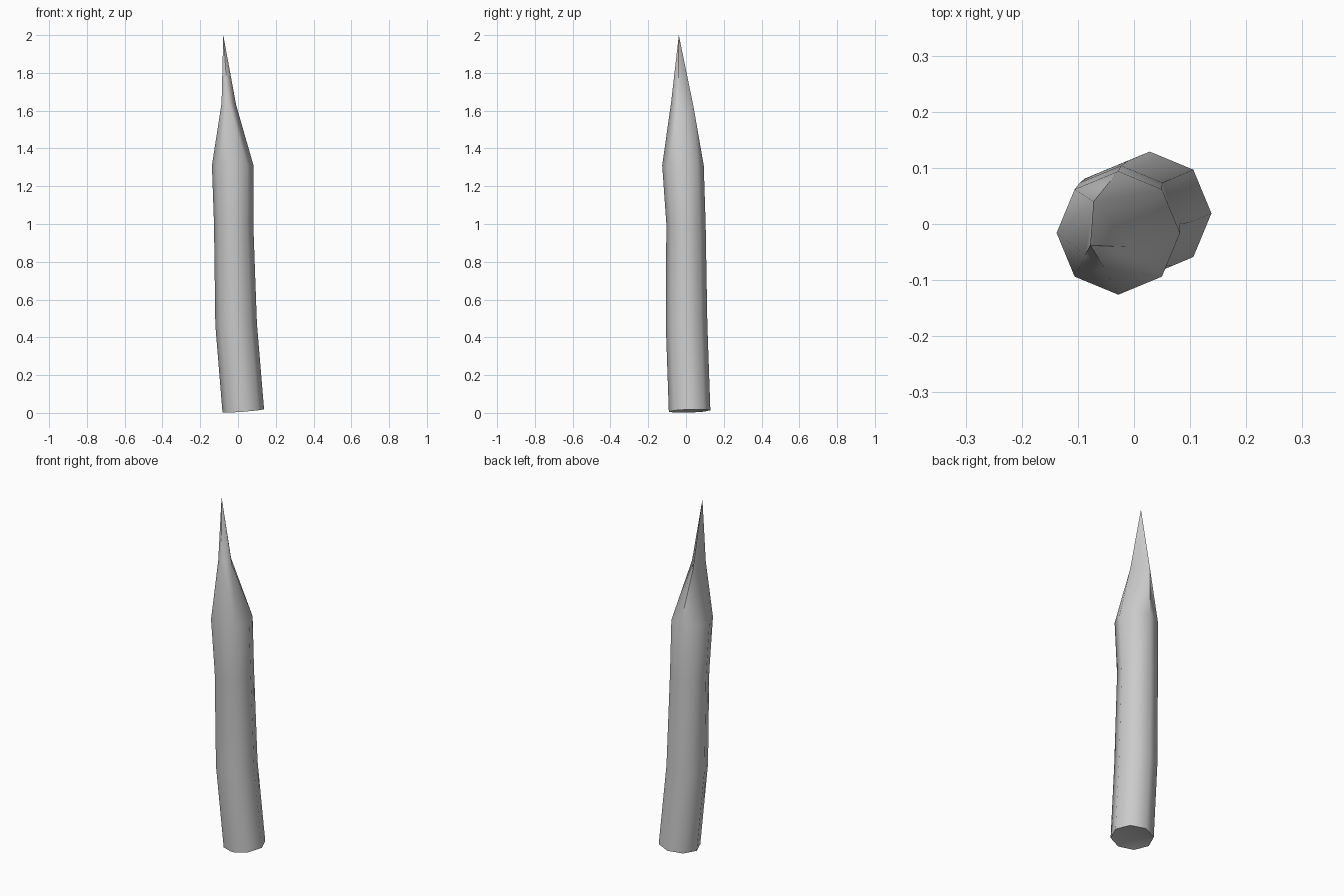
import bpy, bmesh, math

if "Cube" in bpy.data.objects:
    bpy.data.objects.remove(bpy.data.objects["Cube"])

SIDES = 8
bm = bmesh.new()


def ring(cx, cy, cz, r, sx=0.0, sy=0.0):
    """Octagonal loop, optionally tilted by the slopes sx, sy."""
    verts = []
    for i in range(SIDES):
        a = math.tau * i / SIDES
        dx, dy = r * math.cos(a), r * math.sin(a)
        verts.append(bm.verts.new((cx + dx, cy + dy, cz + sx * dx + sy * dy)))
    return verts


def bridge(lo, hi):
    for i in range(SIDES):
        j = (i + 1) % SIDES
        bm.faces.new((lo[i], lo[j], hi[j], hi[i]))


# Slightly bent shaft
rings = [
    ring(0.028, 0.019, 0.01, 0.11, 0.08, 0.036),
    ring(-0.010, 0.003, 0.47, 0.11, 0.05, 0.01),
    ring(-0.023, 0.0, 1.0, 0.104),
    ring(-0.028, -0.016, 1.31, 0.11),
]
for lo, hi in zip(rings, rings[1:]):
    bridge(lo, hi)

# Shallow dished underside
dish = bm.verts.new((0.027, 0.018, 0.03))
for i in range(SIDES):
    bm.faces.new((rings[0][(i + 1) % SIDES], rings[0][i], dish))

# Whittled point: four uneven ridges meeting at an off-centre tip
t = rings[-1]
a = bm.verts.new((-0.010, -0.041, 1.63))
b = bm.verts.new((-0.072, 0.040, 1.62))
d = bm.verts.new((-0.087, -0.055, 1.64))
c = bm.verts.new((-0.053, -0.078, 1.65))
tip = bm.verts.new((-0.078, -0.038, 2.0))
for f in ((t[0], t[1], a), (t[1], t[2], b, a), (t[2], t[3], b),
          (t[3], t[4], b), (t[4], d, b), (t[4], t[5], d),
          (t[5], t[6], c, d), (t[6], t[7], c), (t[7], a, c), (t[7], t[0], a),
          (a, b, tip), (b, d, tip), (d, c, tip), (c, a, tip)):
    bm.faces.new(f)

bmesh.ops.recalc_face_normals(bm, faces=bm.faces[:])
mesh = bpy.data.meshes.new("wooden_stake")
bm.to_mesh(mesh)
bm.free()
stake = bpy.data.objects.new("wooden_stake", mesh)
bpy.context.collection.objects.link(stake)
bpy.context.view_layer.objects.active = stake
stake.select_set(True)
bpy.ops.object.shade_smooth_by_angle(angle=math.radians(50))
